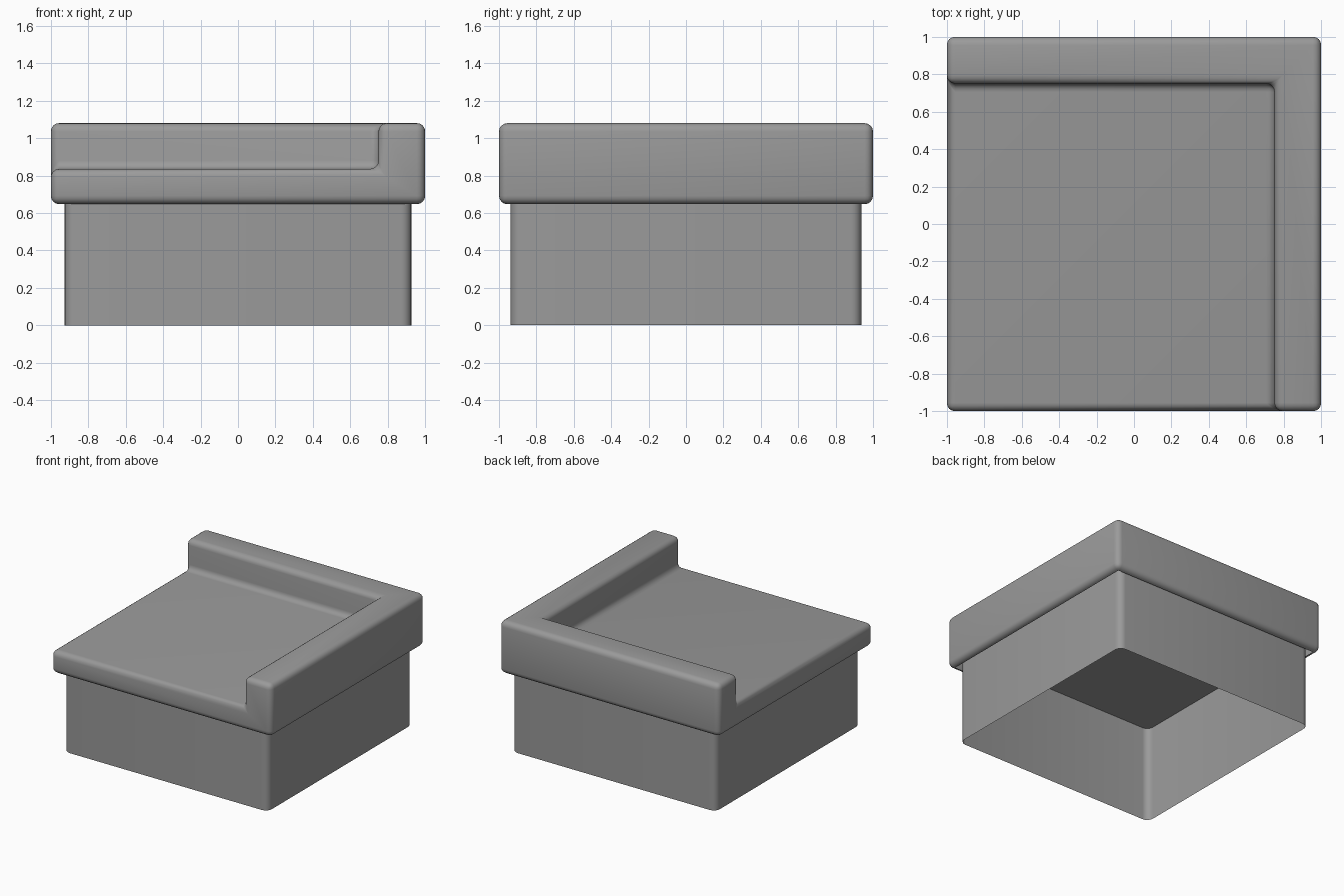
import bpy, bmesh, math

if "Cube" in bpy.data.objects:
    bpy.data.objects.remove(bpy.data.objects["Cube"])

LOW, SEAT, TOP, RIM, CEIL = 0.647, 0.835, 1.08, 0.75, 0.795
HX, HY = 0.926, 0.938

grey = bpy.data.materials.new("dark_grey")
grey.diffuse_color = (0.325, 0.325, 0.325, 1)
grey.use_nodes = True
grey.node_tree.nodes["Principled BSDF"].inputs["Base Color"].default_value = grey.diffuse_color


def finish(name, bm):
    mesh = bpy.data.meshes.new(name)
    bm.to_mesh(mesh)
    bm.free()
    mesh.materials.append(grey)
    obj = bpy.data.objects.new(name, mesh)
    bpy.context.collection.objects.link(obj)
    for o in bpy.context.selected_objects:
        o.select_set(False)
    obj.select_set(True)
    bpy.context.view_layer.objects.active = obj
    bpy.ops.object.shade_smooth_by_angle(angle=math.radians(40))
    return obj


# Slab with a raised L-shaped rim along the back and right
bm = bmesh.new()
cache = {}


def face(*pts):
    vs = []
    for p in pts:
        if p not in cache:
            cache[p] = bm.verts.new(p)
        vs.append(cache[p])
    return bm.faces.new(vs)


a, b, c, d = (-1, -1), (RIM, -1), (RIM, RIM), (-1, RIM)
e, f, g = (1, -1), (1, 1), (-1, 1)
L, S, T = LOW, SEAT, TOP
face(*[(*p, L) for p in (a, g, f, e)])
face(*[(*p, S) for p in (a, b, c, d)])
face(*[(*p, T) for p in (b, e, f, g, d, c)])
face((*b, S), (*b, T), (*c, T), (*c, S))
face((*c, S), (*c, T), (*d, T), (*d, S))
face((*a, L), (*e, L), (*e, T), (*b, T), (*b, S), (*a, S))
face((*g, L), (*a, L), (*a, S), (*d, S), (*d, T), (*g, T))
face((*e, L), (*f, L), (*f, T), (*e, T))
face((*f, L), (*g, L), (*g, T), (*f, T))
bmesh.ops.recalc_face_normals(bm, faces=bm.faces)
bmesh.ops.bevel(bm, geom=bm.edges[:], offset=0.045, offset_type='OFFSET',
                segments=4, profile=0.5, affect='EDGES', clamp_overlap=True)

# The slab is a shell: open underside inside its rounded lip
under = max((p for p in bm.faces if p.normal.z < -0.99), key=lambda p: p.calc_area())
bmesh.ops.delete(bm, geom=[under], context='FACES_ONLY')
finish("top_slab", bm)

# Hollow base: thin rounded walls, open below, closed inside the slab
bm = bmesh.new()
R, N = 0.055, 5
ring = []
for k, (sx, sy) in enumerate([(1, 1), (-1, 1), (-1, -1), (1, -1)]):
    for i in range(N + 1):
        t = math.radians(90 * (k + i / N))
        ring.append(bm.verts.new((sx * (HX - R) + R * math.cos(t),
                                  sy * (HY - R) + R * math.sin(t), 0)))
bottom = bm.faces.new(ring)
res = bmesh.ops.extrude_face_region(bm, geom=[bottom], use_keep_orig=True)
for v in res["geom"]:
    if isinstance(v, bmesh.types.BMVert):
        v.co.z = CEIL
bmesh.ops.recalc_face_normals(bm, faces=bm.faces)
bmesh.ops.delete(bm, geom=[bottom], context='FACES_ONLY')
finish("hollow_base", bm)
